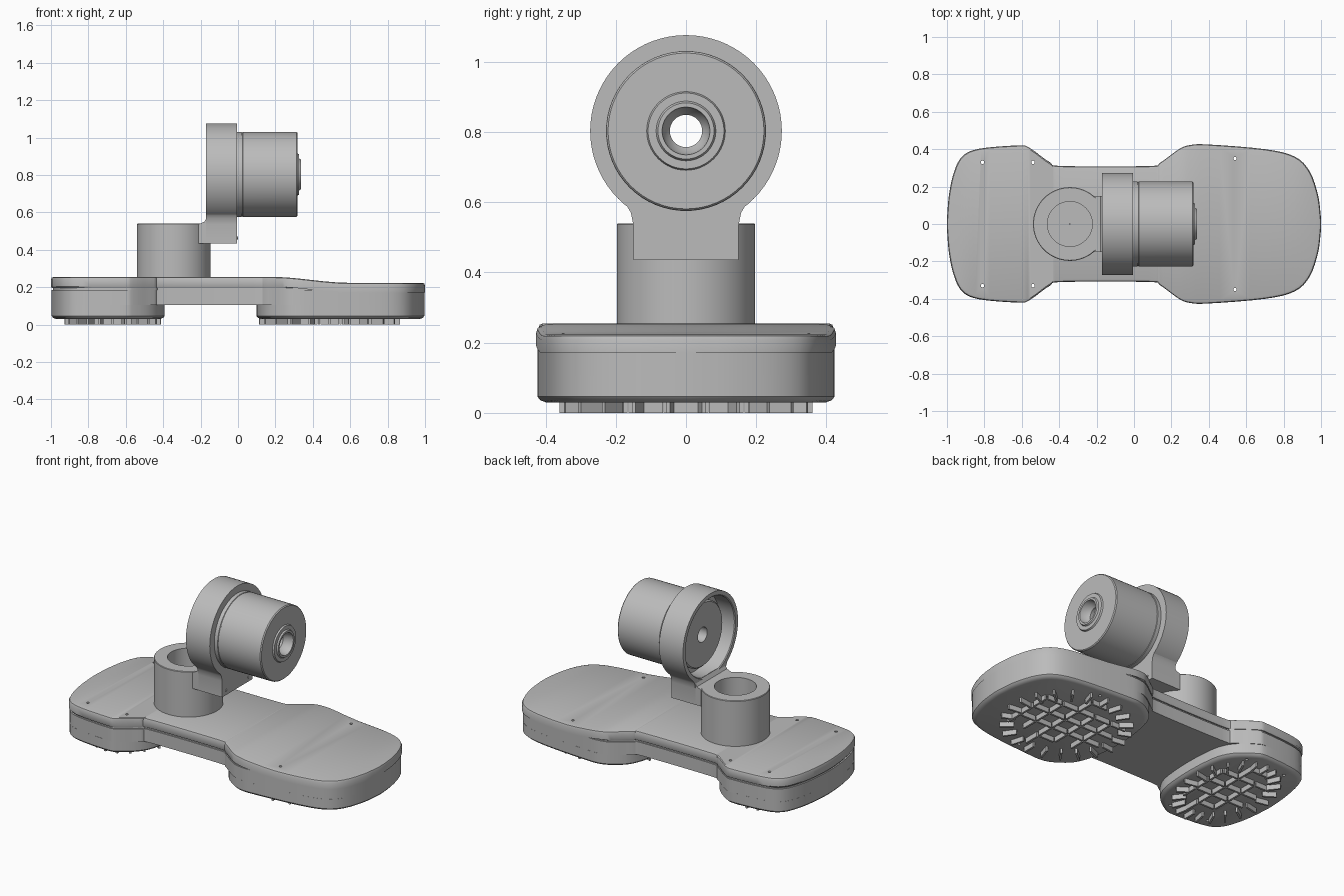
import bpy, bmesh, math
from mathutils import Matrix, Vector

cube = bpy.data.objects.get("Cube")
if cube:
    bpy.data.objects.remove(cube, do_unlink=True)

grey = bpy.data.materials.new("plain grey")
grey.use_nodes = True
COLOUR = (0.5, 0.5, 0.5, 1)
grey.diffuse_color = COLOUR
grey.node_tree.nodes["Principled BSDF"].inputs["Base Color"].default_value = COLOUR


def finish(name, bm):
    bmesh.ops.recalc_face_normals(bm, faces=bm.faces)
    mesh = bpy.data.meshes.new(name)
    bm.to_mesh(mesh)
    bm.free()
    obj = bpy.data.objects.new(name, mesh)
    bpy.context.collection.objects.link(obj)
    mesh.materials.append(grey)
    return obj


def select(obj):
    bpy.ops.object.select_all(action='DESELECT')
    obj.select_set(True)
    bpy.context.view_layer.objects.active = obj


def smooth(obj):
    select(obj)
    bpy.ops.object.shade_smooth_by_angle(angle=math.radians(32))


def spline(points, steps=4):
    """Catmull-Rom curve through a few points."""
    p = [Vector(q) for q in points]
    p = [2 * p[0] - p[1]] + p + [2 * p[-1] - p[-2]]
    out = []
    for a, b, c, d in zip(p, p[1:], p[2:], p[3:]):
        for i in range(steps):
            t = i / steps
            out.append(0.5 * (2 * b + (c - a) * t + (2 * a - 5 * b + 4 * c - d) * t ** 2
                              + (3 * b - a - 3 * c + d) * t ** 3))
    return out + [p[-2]]


def drop(x):
    t = min(max((x - 0.18) / 0.42, 0), 1)
    return -0.032 * t * t * (3 - 2 * t)


def slab(name, half, levels, sloped=False):
    """Stack of mirrored outlines; each level is (height, inset)."""
    bm = bmesh.new()
    mid = (half[0].x + half[-1].x) / 2
    reach = abs(half[-1].x - mid)
    rings = []
    for z, inset in levels:
        rows = []
        for side in (1, -1):
            row = []
            for p in half:
                x = mid + (p.x - mid) * (1 - inset / reach)
                lift = drop(x) if sloped and z > 0.2 else 0
                row.append(bm.verts.new((x, side * max(p.y - inset, 0.01), z + lift)))
            rows.append(row)
        rings.append(rows)
    n = len(half)
    for low, high in zip(rings, rings[1:]):
        a, b = low[0] + low[1][::-1], high[0] + high[1][::-1]
        for i in range(2 * n):
            j = (i + 1) % (2 * n)
            bm.faces.new((a[i], a[j], b[j], b[i]))
    for left, right in (rings[0], rings[-1]):
        for i in range(n - 1):
            bm.faces.new((left[i], left[i + 1], right[i + 1], right[i]))
    return finish(name, bm)


def lathe(name, profile, place, sides=64):
    """Spin a closed (radius, height) profile about local z."""
    bm = bmesh.new()
    rings = [[bm.verts.new(place @ Vector((r * math.cos(a), r * math.sin(a), h)))
              for a in (2 * math.pi * k / sides for k in range(sides))] for r, h in profile]
    for a, b in zip(rings, rings[1:] + rings[:1]):
        for i in range(sides):
            j = (i + 1) % sides
            bm.faces.new((a[i], a[j], b[j], b[i]))
    obj = finish(name, bm)
    smooth(obj)
    return obj


def prism(name, outline, x0, x1):
    """Extrude a (y, z) outline along x."""
    bm = bmesh.new()
    face = bm.faces.new([bm.verts.new((x0, y, z)) for y, z in outline])
    ext = bmesh.ops.extrude_face_region(bm, geom=[face])["geom"]
    bmesh.ops.translate(bm, vec=(x1 - x0, 0, 0),
                        verts=[v for v in ext if isinstance(v, bmesh.types.BMVert)])
    return finish(name, bm)


# Base: lid, recessed seam, body and two feet
left_end = [(-1, 0.03), (-0.99, 0.15), (-0.965, 0.27), (-0.92, 0.36), (-0.83, 0.402), (-0.62, 0.42)]
right_end = [(0.3, 0.422), (0.4, 0.425), (0.7, 0.4), (0.86, 0.36), (0.94, 0.28), (0.985, 0.15), (1, 0.03)]
waist = [(-0.56, 0.408), (-0.45, 0.33), (-0.38, 0.31), (0.08, 0.31), (0.14, 0.328), (0.24, 0.4)]
outline = spline(left_end + waist + right_end)
# Extra stations along the straight waist let the top follow its slope
lid = slab("base_lid", outline, [(0.196, 0.004), (0.203, 0), (0.24, 0), (0.251, 0.004), (0.255, 0.014)], True)
seam = slab("base_seam", outline, [(0.184, 0.012), (0.197, 0.012)])
body = slab("base_body", outline, [(0.105, 0.004), (0.186, 0.004)])
foot_levels = [(0.03, 0.028), (0.036, 0.012), (0.046, 0.004), (0.106, 0.004)]
small_half = spline(left_end + [(-0.55, 0.4), (-0.46, 0.33), (-0.41, 0.24), (-0.392, 0.12), (-0.388, 0.03)])
large_half = spline([(0.095, 0.03), (0.1, 0.12), (0.12, 0.24), (0.16, 0.33), (0.23, 0.39)] + right_end)
small_foot = slab("small_foot", small_half, foot_levels)
large_foot = slab("large_foot", large_half, foot_levels)

# Screw holes through the base
drill = bmesh.new()
for x, y in ((-0.81, 0.33), (-0.54, 0.33), (0.54, 0.35)):
    for side in (1, -1):
        bmesh.ops.create_cone(drill, cap_ends=True, segments=12, radius1=0.009, radius2=0.009,
                              depth=1, matrix=Matrix.Translation((x, side * y, 0.15)))
cutter = finish("hole_cutter", drill)
cutter.hide_render = True
for part in (lid, seam, body, small_foot, large_foot):
    mod = part.modifiers.new("holes", 'BOOLEAN')
    mod.operation = 'DIFFERENCE'
    mod.solver = 'EXACT'
    mod.object = cutter
    select(part)
    bpy.ops.object.modifier_apply(modifier=mod.name)
    smooth(part)
bpy.data.objects.remove(cutter, do_unlink=True)


# Tread ribs under each foot: broken grid and radial rim ribs
def tread(name, cx, rx, ry):
    bm = bmesh.new()

    def rib(x, y, length, angle):
        place = (Matrix.Translation((x, y, 0.0165)) @ Matrix.Rotation(angle, 4, 'Z')
                 @ Matrix.Diagonal((length, 0.012, 0.033, 1)))
        bmesh.ops.create_cube(bm, size=1, matrix=place)

    cell = 0.115
    for i in range(-4, 5):
        for j in range(-4, 5):
            x, y = i * cell, j * cell
            if (x / rx) ** 2 + (y / ry) ** 2 < 0.6:
                rib(cx + x, y + cell / 2, cell * 0.85, 0)
                rib(cx + x + cell / 2, y, cell * 0.85, math.pi / 2)
    for k in range(22):
        a = 2 * math.pi * (k + 0.5) / 22
        rib(cx + rx * math.cos(a), ry * math.sin(a), 0.08, math.atan2(ry * math.sin(a), rx * math.cos(a)))
    finish(name, bm)


tread("small_foot_tread", -0.67, 0.22, 0.32)
tread("large_foot_tread", 0.49, 0.34, 0.32)

# Hollow upright pillar
lathe("pillar", [(0.002, 0.25), (0.197, 0.25), (0.197, 0.537), (0.194, 0.54),
                 (0.12, 0.54), (0.12, 0.28), (0.002, 0.28)], Matrix.Translation((-0.343, 0, 0)))

# Joint ring and motor share a sideways axis
AXIS_Z = 0.803
sideways = Matrix.Translation((0, 0, AXIS_Z)) @ Matrix.Rotation(math.pi / 2, 4, 'Y')
lathe("joint_ring", [(0.273, -0.17), (0.273, -0.005), (0.2, -0.005), (0.2, -0.06),
                     (0.243, -0.06), (0.243, -0.165), (0.248, -0.17)], sideways, 72)
lathe("motor", [(0.046, -0.115), (0.195, -0.115), (0.203, -0.107), (0.203, -0.01), (0.228, -0.01),
                (0.228, 0.018), (0.225, 0.02), (0.225, 0.024), (0.228, 0.026), (0.227, 0.312),
                (0.222, 0.318), (0.112, 0.318), (0.108, 0.327), (0.085, 0.327), (0.08, 0.336),
                (0.068, 0.336), (0.062, 0.3), (0.046, 0.28)], sideways)

# Neck and bracket joining the ring to the pillar
arc = [(0.26 * math.sin(a), AXIS_Z - 0.26 * math.cos(a))
       for a in (math.radians(47 - 94 * k / 16) for k in range(17))]
flare = [(0.15, 0.435), (0.15, 0.535), (0.157, 0.57), (0.17, 0.592), (0.186, 0.604)]
neck = prism("neck", flare + arc + [(-y, z) for y, z in reversed(flare)], -0.17, -0.005)
smooth(neck)
bm = bmesh.new()
side_shape = [(-0.21, 0.435), (-0.1, 0.435), (-0.1, 0.53), (-0.165, 0.575), (-0.18, 0.55), (-0.21, 0.537)]
face = bm.faces.new([bm.verts.new((x, -0.149, z)) for x, z in side_shape])
moved = bmesh.ops.extrude_face_region(bm, geom=[face])["geom"]
bmesh.ops.translate(bm, vec=(0, 0.298, 0), verts=[v for v in moved if isinstance(v, bmesh.types.BMVert)])
finish("bracket", bm)

# Bracket screws
for side, label in ((1, "left"), (-1, "right")):
    place = Matrix.Translation((0, side * 0.11, 0.463)) @ Matrix.Rotation(math.pi / 2, 4, 'Y')
    lathe(label + "_bracket_screw", [(0.001, -0.01), (0.008, -0.01), (0.008, -0.001), (0.001, -0.001)], place, 8)
